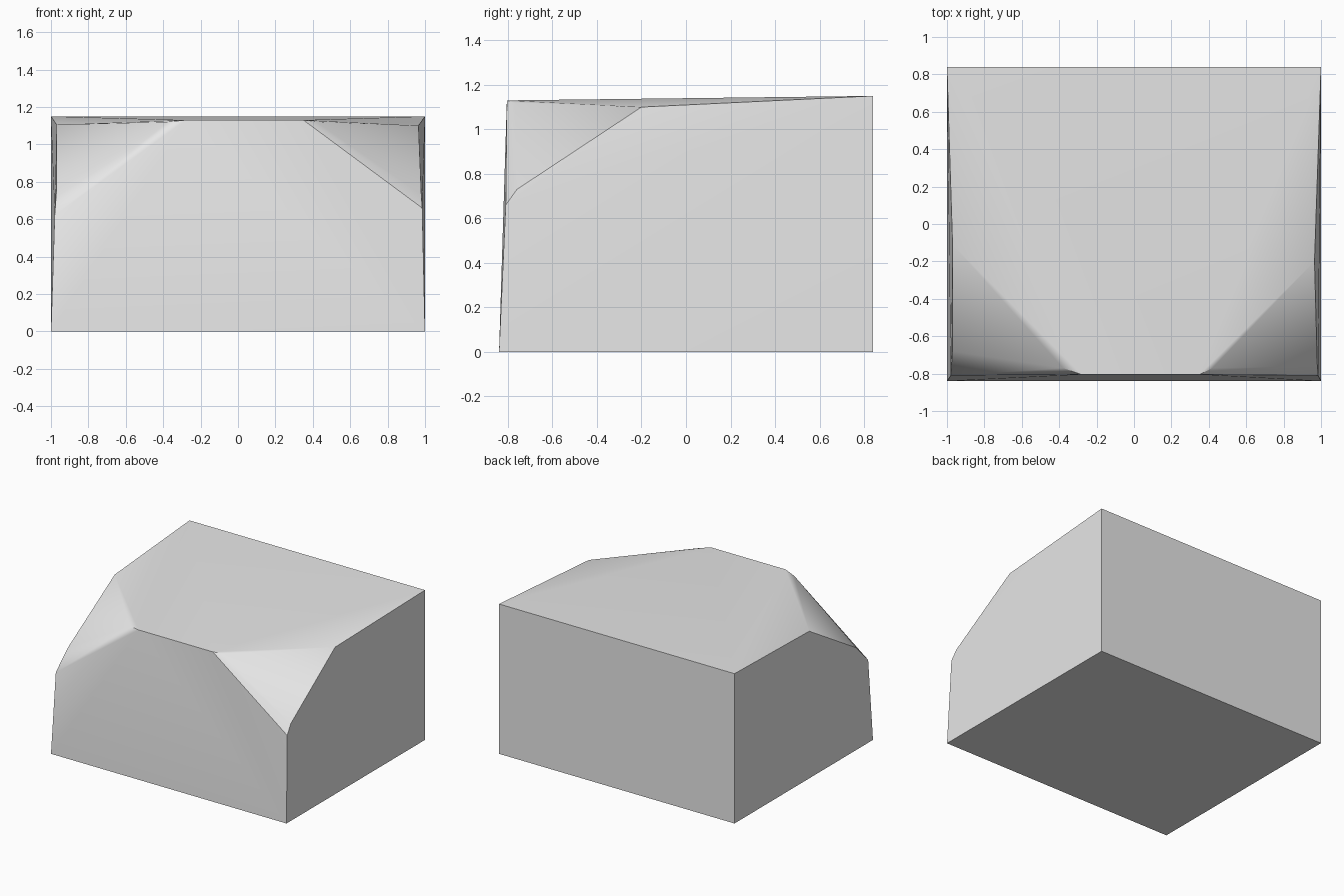
import bpy
import bmesh
import math

cube = bpy.data.objects.get("Cube")
if cube:
    bpy.data.objects.remove(cube, do_unlink=True)

# Plain grey stone
stone = bpy.data.materials.new("grey stone")
stone.use_nodes = True
GREY = (0.8, 0.8, 0.8, 1)
stone.diffuse_color = GREY
stone.node_tree.nodes["Principled BSDF"].inputs["Base Color"].default_value = GREY

# Square base and full-height rear corners
points = [(x, y, 0) for x in (-1, 1) for y in (-0.84, 0.84)]
points += [(x, 0.84, 1.15) for x in (-1, 1)]

# Chipped front corner: side tip, two crest points, two lower points
points += [(-0.97, -0.11, 1.105), (-0.28, -0.805, 1.13), (-0.38, -0.77, 1.12),
           (-0.97, -0.68, 0.76), (-0.98, -0.81, 0.62)]
# Opposite chipped corner, slightly smaller
points += [(0.965, -0.2, 1.1), (0.35, -0.805, 1.13), (0.42, -0.77, 1.12),
           (0.98, -0.76, 0.73), (0.985, -0.81, 0.66)]

# Wrap the corner points into one solid block
bm = bmesh.new()
for p in points:
    bm.verts.new(p)
bmesh.ops.convex_hull(bm, input=bm.verts[:])
bmesh.ops.recalc_face_normals(bm, faces=bm.faces[:])
mesh = bpy.data.meshes.new("stone_block")
bm.to_mesh(mesh)
bm.free()
mesh.materials.append(stone)

block = bpy.data.objects.new("stone_block", mesh)
bpy.context.collection.objects.link(block)
bpy.context.view_layer.objects.active = block
block.select_set(True)
bpy.ops.object.shade_smooth_by_angle(angle=math.radians(35))
